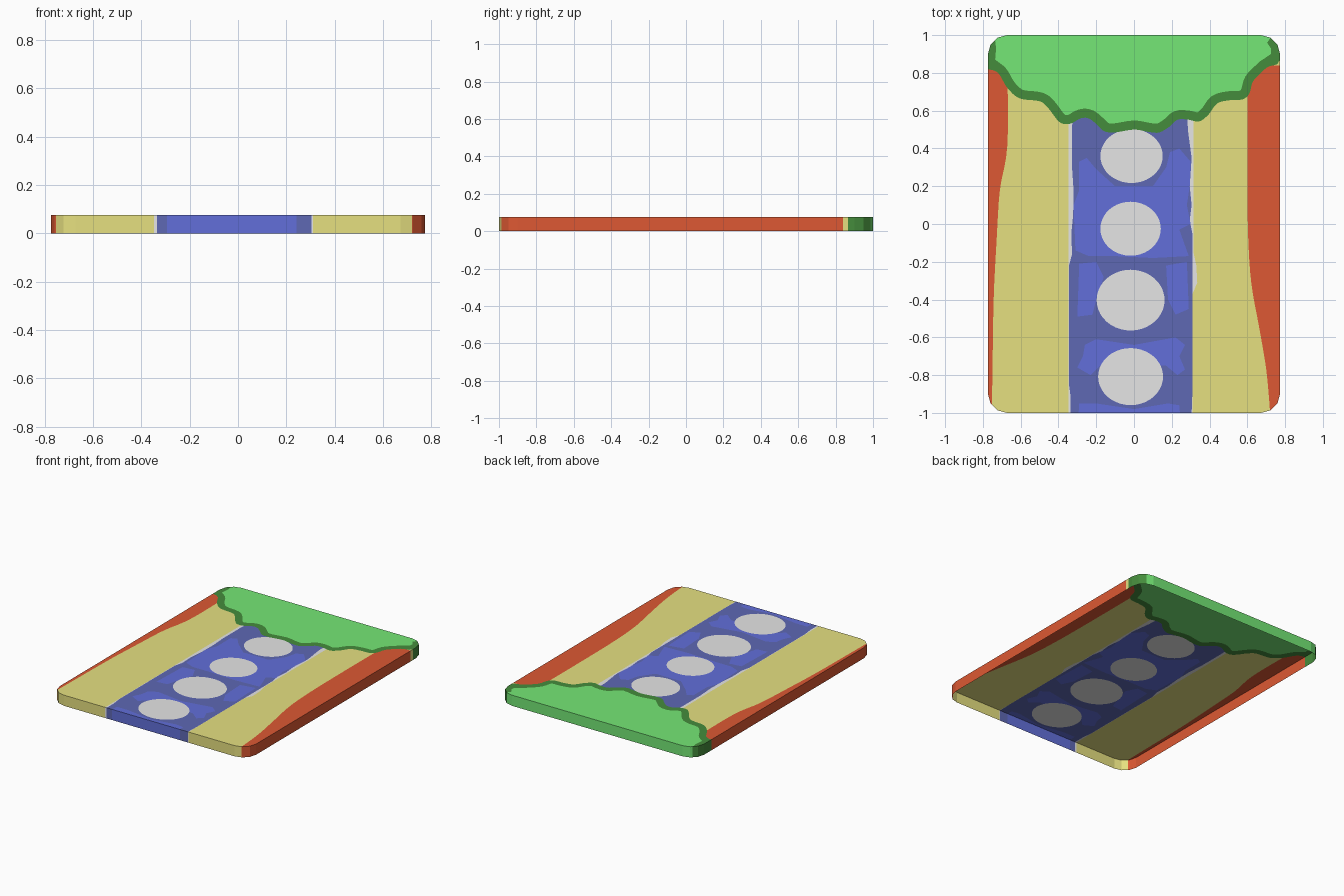
import bpy, bmesh, math
from mathutils import Vector
from mathutils.geometry import delaunay_2d_cdt

if "Cube" in bpy.data.objects:
    bpy.data.objects.remove(bpy.data.objects["Cube"])

HX, HY, R, H = 0.773, 1.0, 0.1, 0.076


def lin(c):
    return c / 12.92 if c <= 0.04045 else ((c + 0.055) / 1.055) ** 2.4


COLOURS = {"yellow": (230, 224, 128), "red": (221, 89, 51), "grey": (230, 230, 230),
           "dark_blue": (94, 104, 180), "blue": (98, 111, 218),
           "dark_green": (69, 140, 60), "green": (117, 232, 118)}
NAMES = list(COLOURS)


def smooth(pts, n=4):
    """Catmull-Rom through an open list of points"""
    p = [Vector(a) for a in pts]
    p = [p[0] * 2 - p[1]] + p + [p[-1] * 2 - p[-2]]
    out = []
    for a, b, c, d in zip(p, p[1:], p[2:], p[3:]):
        for i in range(n):
            t = i / n
            out.append(0.5 * (2 * b + (c - a) * t + (2 * a - 5 * b + 4 * c - d) * t * t
                              + (3 * b - a - 3 * c + d) * t ** 3))
    return out + [p[-2]]


def ellipse(cx, cy, rx, ry, n=40):
    return [Vector((cx + rx * math.cos(2 * math.pi * i / n),
                    cy + ry * math.sin(2 * math.pi * i / n))) for i in range(n)]


def inside(p, poly):
    hit = False
    for a, b in zip(poly, poly[1:] + poly[:1]):
        if (a[1] > p[1]) != (b[1] > p[1]):
            if p[0] < (b[0] - a[0]) * (p[1] - a[1]) / (b[1] - a[1]) + a[0]:
                hit = not hit
    return hit


# rounded outline of the slab
outline = []
for sx, sy, start in ((1, 1, 0), (-1, 1, 90), (-1, -1, 180), (1, -1, 270)):
    for i in range(4):
        a = math.radians(start + i * 30)
        outline.append((sx * (HX - R) + R * math.cos(a), sy * (HY - R) + R * math.sin(a)))

# coloured regions, painted in order
regions = []


def paint(colour, pts):
    regions.append((colour, [Vector(p) for p in pts]))


# red side strips
paint("red", smooth([(-.67, .85), (-.67, .42), (-.71, .18), (-.727, -.08), (-.743, -.4),
                     (-.75, -.83), (-.755, -1.1)]) + [(-.9, -1.1), (-.9, .85)])
paint("red", smooth([(.6, .84), (.6, .23), (.605, -.08), (.622, -.32), (.665, -.56),
                     (.7, -.77), (.719, -.98), (.722, -1.1)]) + [(.9, -1.1), (.9, .84)])
# central strip: grey edging, dark blue body
paint("grey", [(-.347, .7), (-.347, -1.1), (.31, -1.1), (.31, -.37), (.335, -.31),
               (.33, -.22), (.315, -.15), (.315, .7)])
paint("dark_blue", [(-.32, .7), (-.328, .5), (-.328, .3), (-.32, .18), (-.322, .05), (-.332, -.05),
                    (-.328, -.16), (-.344, -.22), (-.344, -.85), (-.335, -.92), (-.335, -1.1),
                    (.301, -1.1), (.309, -.9), (.309, -.05), (.295, .02), (.305, .1),
                    (.295, .2), (.305, .35), (.285, .5), (.28, .7)])
# lighter blue patches
paint("blue", [(-.29, .33), (-.25, .35), (-.2, .29), (-.1, .2), (.1, .2), (.17, .3), (.19, .38),
               (.24, .4), (.3, .33), (.295, .2), (.28, .1), (.3, 0), (.24, -.03), (.29, -.17),
               (.1, -.18), (-.1, -.17), (-.24, -.17), (-.31, -.14), (-.32, .1), (-.29, .18)])
paint("blue", [(-.29, -.21), (-.2, -.2), (-.16, -.28), (-.2, -.4), (-.22, -.48), (-.3, -.49)])
paint("blue", [(.17, -.22), (.28, -.2), (.29, -.45), (.22, -.48), (.18, -.4)])
paint("blue", [(-.26, -.64), (-.2, -.61), (0, -.64), (.22, -.6), (.27, -.64), (.24, -.7),
               (.27, -.77), (.23, -.8), (.17, -.75), (-.18, -.75), (-.23, -.8), (-.3, -.76),
               (-.27, -.7)])
paint("blue", [(-.3, -1.1), (-.29, -.95), (-.2, -.95), (0, -.98), (.18, -.95), (.24, -.96),
               (.25, -1.1)])
# four pale discs
for disc in ((-.013, .36, .165, .143), (-.018, -.025, .16, .143),
             (-.018, -.403, .18, .161), (-.018, -.808, .172, .151)):
    paint("grey", ellipse(*disc))
# wavy green cap with darker border
wave = smooth([(-.83, .83), (-.775, .82), (-.72, .8), (-.67, .72), (-.605, .665), (-.5, .65),
               (-.455, .615), (-.395, .54), (-.34, .53), (-.28, .56), (-.235, .557), (-.19, .52),
               (-.155, .49), (-.1, .485), (0, .5), (.08, .487), (.135, .485), (.19, .517),
               (.23, .552), (.285, .553), (.345, .543), (.395, .58), (.44, .638), (.505, .655),
               (.575, .66), (.61, .69), (.63, .755), (.675, .803), (.71, .832), (.755, .845),
               (.775, .868), (.83, .89)])
paint("dark_green", wave + [Vector((.9, .9)), Vector((.9, 1.1)), Vector((-.9, 1.1)), Vector((-.9, .83))])
inner = []
for a, p, b in zip(wave, wave[1:], wave[2:]):
    t = (b - a).normalized()
    q = p + Vector((-t.y, t.x)) * 0.048
    if -.71 < q.x < .7 and all((q - w).length > 0.044 for w in wave):
        inner.append(q)
paint("green", [(-.725, 1.1), (-.735, .97), (-.73, .93), (-.735, .87)] + inner
      + [(.725, .9), (.725, .93), (.705, .96), (.725, .99), (.72, 1.1)])

# triangulate the top along every colour border
verts, edges = [], []
for loop in [outline] + [r[1] for r in regions]:
    k, n = len(verts), len(loop)
    verts += [Vector((p[0], p[1])) for p in loop]
    edges += [(k + i, k + (i + 1) % n) for i in range(n)]
co, _, tris, *_ = delaunay_2d_cdt(verts, edges, [], 0, 1e-5)

bm = bmesh.new()
bv = [bm.verts.new((p[0], p[1], H)) for p in co]
for t in tris:
    c = sum((co[i] for i in t), Vector((0, 0))) / len(t)
    if not inside(c, outline):
        continue
    f = bm.faces.new([bv[i] for i in t])
    f.normal_update()
    if f.normal.z < 0:
        f.normal_flip()
    colour = "yellow"
    for name, poly in regions:
        if inside(c, poly):
            colour = name
    f.material_index = NAMES.index(colour)
bmesh.ops.delete(bm, geom=[v for v in bm.verts if not v.link_faces], context='VERTS')

# side walls continue the colour of the adjoining top face; the underside is open
low = {}
for e in [e for e in bm.edges if e.is_boundary]:
    loop = e.link_loops[0]
    a, b = loop.vert, loop.link_loop_next.vert
    for v in (a, b):
        if v not in low:
            low[v] = bm.verts.new((v.co.x, v.co.y, 0))
    f = bm.faces.new((b, a, low[a], low[b]))
    f.material_index = loop.face.material_index

mesh = bpy.data.meshes.new("painted_slab")
bm.to_mesh(mesh)
bm.free()
for name, rgb in COLOURS.items():
    m = bpy.data.materials.new(name)
    m.diffuse_color = (*[lin(c / 255) for c in rgb], 1)
    m.use_nodes = True
    m.node_tree.nodes["Principled BSDF"].inputs["Base Color"].default_value = m.diffuse_color
    mesh.materials.append(m)
bpy.context.collection.objects.link(bpy.data.objects.new("painted_slab", mesh))
